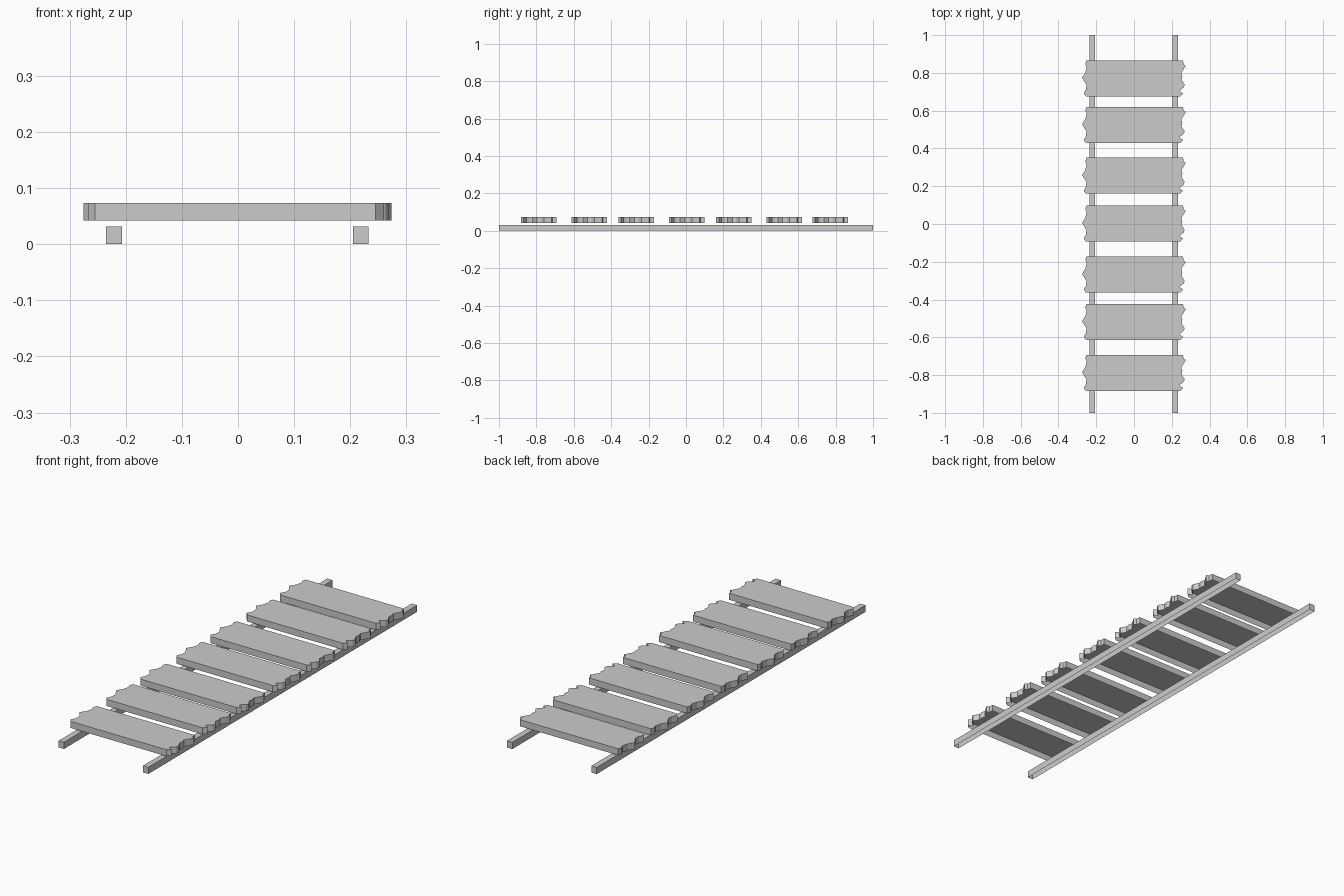
import bpy, bmesh

if "Cube" in bpy.data.objects:
    bpy.data.objects.remove(bpy.data.objects["Cube"])

# plank outline, jagged at both sawn ends (x, y from plank centre)
OUTLINE = [
    (-0.255, -0.095), (0.245, -0.095), (0.260, -0.080), (0.240, -0.066),
    (0.263, -0.048), (0.268, -0.034), (0.252, -0.008), (0.256, 0.012), (0.250, 0.028),
    (0.264, 0.050), (0.274, 0.068), (0.262, 0.074), (0.260, 0.095),
    (-0.252, 0.095), (-0.258, 0.076), (-0.250, 0.060), (-0.258, 0.030),
    (-0.275, 0.003), (-0.262, -0.018), (-0.252, -0.034), (-0.254, -0.058), (-0.266, -0.080),
]


def shell(name, outline, z0, z1, y=0.0):
    """Top and walls from an outline, with the underside left open."""
    bm = bmesh.new()
    face = bm.faces.new([bm.verts.new((px, py, z0)) for px, py in outline])
    ext = bmesh.ops.extrude_face_region(bm, geom=[face], use_keep_orig=True)
    top = [v for v in ext["geom"] if isinstance(v, bmesh.types.BMVert)]
    bmesh.ops.translate(bm, verts=top, vec=(0, 0, z1 - z0))
    bmesh.ops.recalc_face_normals(bm, faces=bm.faces)
    low = [f for f in bm.faces if all(abs(v.co.z - z0) < 1e-6 for v in f.verts)]
    bmesh.ops.delete(bm, geom=low, context='FACES_ONLY')
    mesh = bpy.data.meshes.new(name)
    bm.to_mesh(mesh)
    bm.free()
    obj = bpy.data.objects.new(name, mesh)
    obj.location.y = y
    bpy.context.collection.objects.link(obj)
    return obj


# two long hollow rails on the ground
for name, x0, x1 in (("left_rail", -0.235, -0.207), ("right_rail", 0.205, 0.233)):
    shell(name, [(x0, -1), (x1, -1), (x1, 1), (x0, 1)], 0.0, 0.0315)

# seven unevenly spaced planks floating just above the rails
for i, y in enumerate((-0.788, -0.518, -0.267, 0.003, 0.256, 0.525, 0.771)):
    shell(f"plank_{i + 1}", OUTLINE, 0.042, 0.073, y)
